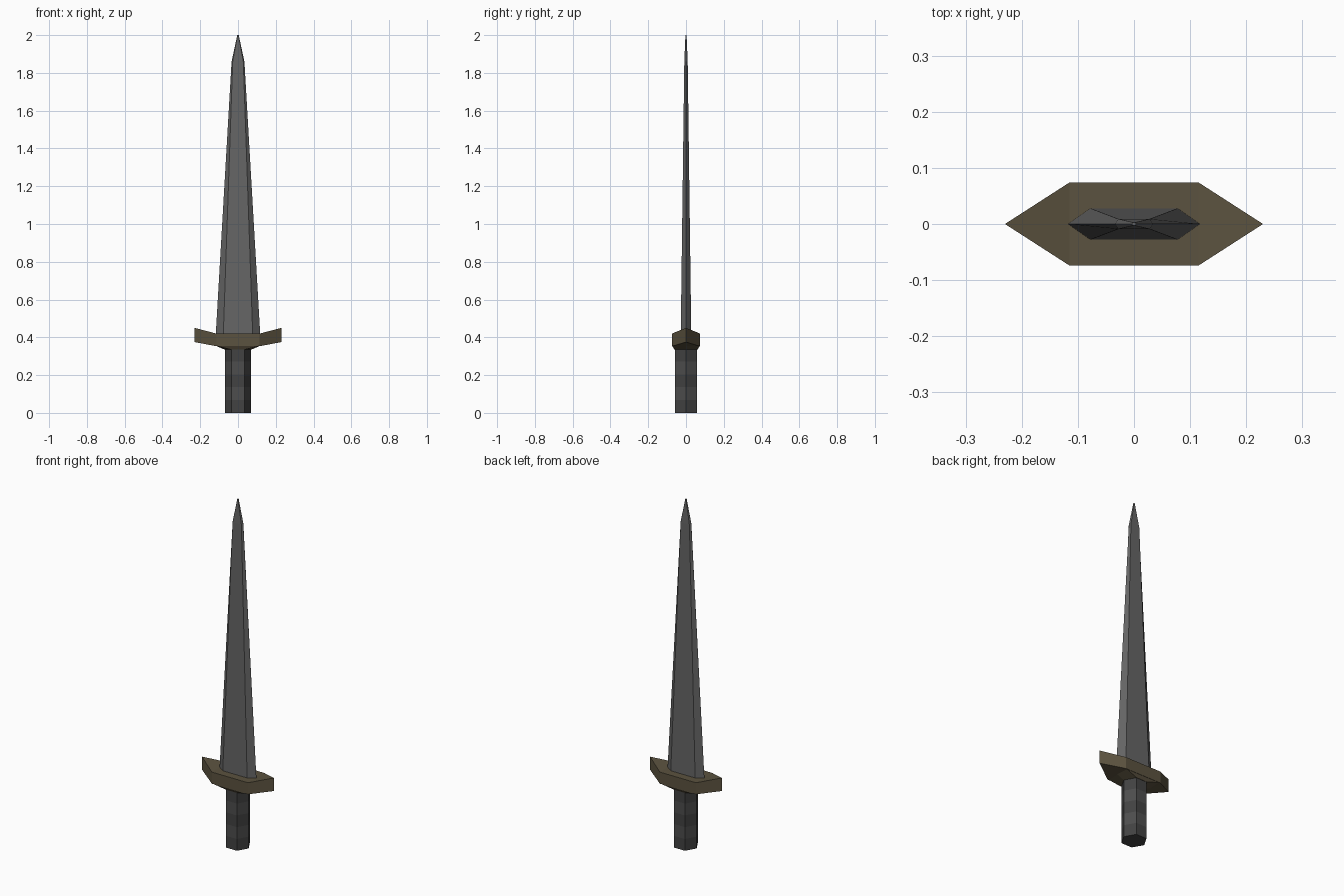
import bpy, bmesh, math

if "Cube" in bpy.data.objects:
    bpy.data.objects.remove(bpy.data.objects["Cube"])


def material(name, rgb):
    m = bpy.data.materials.new(name)
    m.diffuse_color = (*rgb, 1)
    m.use_nodes = True
    m.node_tree.nodes["Principled BSDF"].inputs["Base Color"].default_value = m.diffuse_color
    return m


def hex_ring(tip_x, flat_x, half_y, z, tip_z=None):
    """Six-sided section with points on the x axis and flats facing front/back."""
    tz = z if tip_z is None else tip_z
    return [(tip_x, 0, tz), (flat_x, half_y, z), (-flat_x, half_y, z),
            (-tip_x, 0, tz), (-flat_x, -half_y, z), (flat_x, -half_y, z)]


def loft(name, rings, mats, bands=False, split_caps=False):
    bm = bmesh.new()
    loops = [[bm.verts.new(p) for p in ring] for ring in rings]
    for k, (a, b) in enumerate(zip(loops, loops[1:])):
        for i in range(6):
            j = (i + 1) % 6
            f = bm.faces.new((a[i], a[j], b[j], b[i]))
            f.material_index = k % 2 if bands else 0
    for r in (loops[0], loops[-1]):
        if split_caps:  # flat centre with two raised wing triangles
            bm.faces.new((r[1], r[2], r[4], r[5]))
            bm.faces.new((r[0], r[1], r[5]))
            bm.faces.new((r[3], r[4], r[2]))
        else:
            bm.faces.new(r)
    bmesh.ops.recalc_face_normals(bm, faces=bm.faces)
    me = bpy.data.meshes.new(name)
    bm.to_mesh(me)
    bm.free()
    for m in mats:
        me.materials.append(m)
    ob = bpy.data.objects.new(name, me)
    bpy.context.collection.objects.link(ob)
    return ob


steel = material("steel", (0.13, 0.13, 0.13))
bronze = material("bronze", (0.105, 0.085, 0.05))
grip_dark = material("grip_dark", (0.055, 0.055, 0.055))
grip_light = material("grip_light", (0.075, 0.075, 0.075))

# Tapered blade with a short pointed end
loft("blade", [hex_ring(0.118, 0.078, 0.028, 0.41),
               hex_ring(0.034, 0.028, 0.009, 1.86),
               hex_ring(0.004, 0.002, 0.003, 2.0)], [steel])

# Crossguard with upswept pointed ends
loft("crossguard", [hex_ring(0.23, 0.115, 0.074, 0.353, 0.375),
                    hex_ring(0.23, 0.115, 0.074, 0.42, 0.45)],
     [bronze], split_caps=True)

# Collar narrowing from the guard down to the grip
loft("guard_collar", [hex_ring(0.07, 0.035, 0.061, 0.335),
                      hex_ring(0.115, 0.110, 0.073, 0.354)], [bronze])

# Six-sided banded grip
loft("grip", [hex_ring(0.068, 0.034, 0.059, 0.068 * k) for k in range(6)],
     [grip_dark, grip_light], bands=True)
